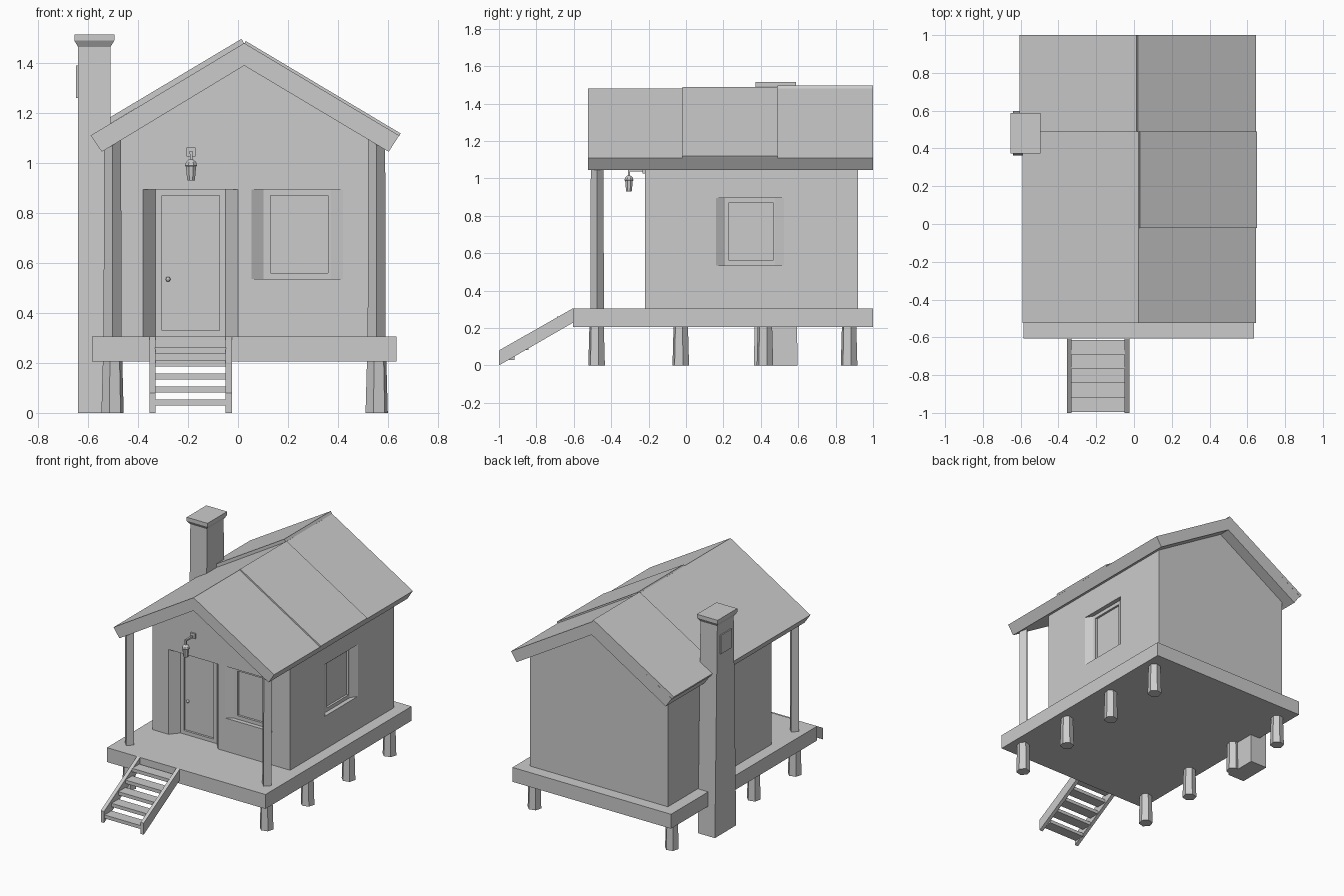
import bpy, bmesh
from math import cos, sin, pi

if "Cube" in bpy.data.objects:
    bpy.data.objects.remove(bpy.data.objects["Cube"])

CX = 0.025  # ridge / house centre line


def loft(name, rings, hide=False):
    """Skin a closed solid through rings of equal point count."""
    bm = bmesh.new()
    vs = [[bm.verts.new(p) for p in r] for r in rings]
    n = len(vs[0])
    for a, b in zip(vs, vs[1:]):
        for i in range(n):
            j = (i + 1) % n
            bm.faces.new((a[i], a[j], b[j], b[i]))
    bm.faces.new(vs[0])
    bm.faces.new(vs[-1])
    bmesh.ops.recalc_face_normals(bm, faces=bm.faces)
    me = bpy.data.meshes.new(name)
    bm.to_mesh(me)
    bm.free()
    ob = bpy.data.objects.new(name, me)
    bpy.context.collection.objects.link(ob)
    if hide:
        ob.hide_render = True
        ob.hide_viewport = True
    return ob


def rect(x0, x1, y0, y1, z):
    return [(x0, y0, z), (x1, y0, z), (x1, y1, z), (x0, y1, z)]


def box(name, x0, x1, y0, y1, z0, z1):
    return loft(name, [rect(x0, x1, y0, y1, z0), rect(x0, x1, y0, y1, z1)])


def prism_y(name, pts, y0, y1):
    return loft(name, [[(x, y, z) for x, z in pts] for y in (y0, y1)])


def lathe(name, x, y, profile, sides, turn=0.0):
    return loft(name, [[(x + r * cos(turn + 2 * pi * i / sides),
                         y + r * sin(turn + 2 * pi * i / sides), z)
                        for i in range(sides)] for r, z in profile])


# Deck, stilts and porch posts
box("deck", -0.585, 0.635, -0.605, 1.0, 0.205, 0.305)
for side, x in (("left", -0.502), ("right", 0.555)):
    for i in range(4):
        lathe(f"stilt_{side}_{i + 1}", x, -0.478 + 0.45 * i,
              [(0.046, 0.0), (0.04, 0.21)], 6, 0.25)
    lathe(f"porch_post_{side}", x, -0.475, [(0.036, 0.3), (0.034, 1.1)], 4)

# House walls
walls = prism_y("walls", [(CX - 0.53, 0.3), (CX + 0.53, 0.3), (CX + 0.53, 1.1),
                          (CX, 1.415), (CX - 0.53, 1.1)], -0.22, 0.92)


def front(u, d, z):
    return (u, -0.22 + d, z)


def right(u, d, z):
    return (CX + 0.53 - d, u, z)


def recess(name, place, u0, u1, z0, z1, slant, depth, pane):
    """Splayed opening with a slightly deeper inner panel."""
    out, back = 0.015, 0.015
    k = slant * out / depth
    p0, p1, q0, q1 = pane
    steps = [("reveal", [(u0 - k, u1 + k, z0, z1, -out),
                         (u0 + slant, u1 - slant, z0, z1, depth)]),
             ("panel", [(p0, p1, q0, q1, -out), (p0, p1, q0, q1, depth + back)])]
    for label, sections in steps:
        cutter = loft(f"{name}_{label}_cutter",
                      [[place(a, d, c), place(b, d, c), place(b, d, e), place(a, d, e)]
                       for a, b, c, e, d in sections], hide=True)
        mod = walls.modifiers.new(f"{name}_{label}", 'BOOLEAN')
        mod.operation = 'DIFFERENCE'
        mod.solver = 'EXACT'
        mod.object = cutter


# Door and windows set into the walls
recess("door", front, -0.38, 0.0, 0.305, 0.895, 0.05, 0.06, (-0.305, -0.075, 0.33, 0.87))
recess("front_window", front, 0.055, 0.42, 0.535, 0.895, 0.048, 0.03, (0.13, 0.36, 0.56, 0.87))
recess("side_window", right, 0.16, 0.525, 0.535, 0.895, 0.048, 0.03, (0.23, 0.465, 0.56, 0.87))
bpy.ops.mesh.primitive_uv_sphere_add(segments=10, ring_count=6, radius=0.01,
                                     location=(-0.28, -0.152, 0.535))
bpy.context.object.name = "door_knob"

# Roof: chevron slab plus two raised panels
prism_y("roof", [(CX, 1.48), (CX + 0.62, 1.11), (CX + 0.578, 1.045), (CX, 1.39),
                 (CX - 0.57, 1.045), (CX - 0.615, 1.11)], -0.525, 1.0)


def roof_panel(name, s, y0, y1, lift):
    nx, nz = 0.51 * s * lift, 0.86 * lift
    a, b = (CX, 1.478), (CX + 0.62 * s, 1.108)
    prism_y(name, [a, b, (b[0] + nx, b[1] + nz), (a[0] + nx, a[1] + nz)], y0, y1)


roof_panel("roof_panel_right", 1, -0.02, 0.49, 0.012)
roof_panel("roof_panel_left", -1, 0.49, 1.0, 0.022)

# Chimney with flared cap and side plate
loft("chimney", [rect(-0.64, -0.51, 0.363, 0.597, 0),
                 rect(-0.64, -0.51, 0.39, 0.57, 1.467)])
loft("chimney_cap", [rect(-0.64, -0.51, 0.388, 0.572, 1.465),
                     rect(-0.655, -0.495, 0.372, 0.588, 1.49),
                     rect(-0.655, -0.495, 0.372, 0.588, 1.515)])
box("chimney_plate", -0.648, -0.635, 0.42, 0.54, 1.26, 1.39)

# Hanging lamp on a wall bracket
LX, LY = -0.188, -0.305
box("lamp_wall_plate", LX - 0.018, LX + 0.018, -0.232, -0.215, 1.027, 1.063)
box("lamp_arm", LX - 0.006, LX + 0.006, LY - 0.006, -0.22, 1.036, 1.048)
box("lamp_hook", LX - 0.005, LX + 0.005, LY - 0.005, LY + 0.005, 1.01, 1.048)
lathe("lamp", LX, LY, [(0.016, 0.93), (0.018, 0.945), (0.022, 0.985), (0.026, 0.99),
                       (0.022, 1.004), (0.009, 1.015)], 8, pi / 8)

# Stairs: two stringers and five treads
for side, x0 in (("left", -0.355), ("right", -0.05)):
    pts = [(-1.0, 0.0), (-1.0, 0.08), (-0.605, 0.305), (-0.605, 0.228)]
    loft(f"stair_stringer_{side}", [[(x, y, z) for y, z in pts] for x in (x0, x0 + 0.025)])
for i in range(5):
    y, z = -0.995 + 0.076 * i, 0.03 + 0.052 * i
    box(f"stair_tread_{i + 1}", -0.332, -0.048, y, y + 0.077, z, z + 0.024)
